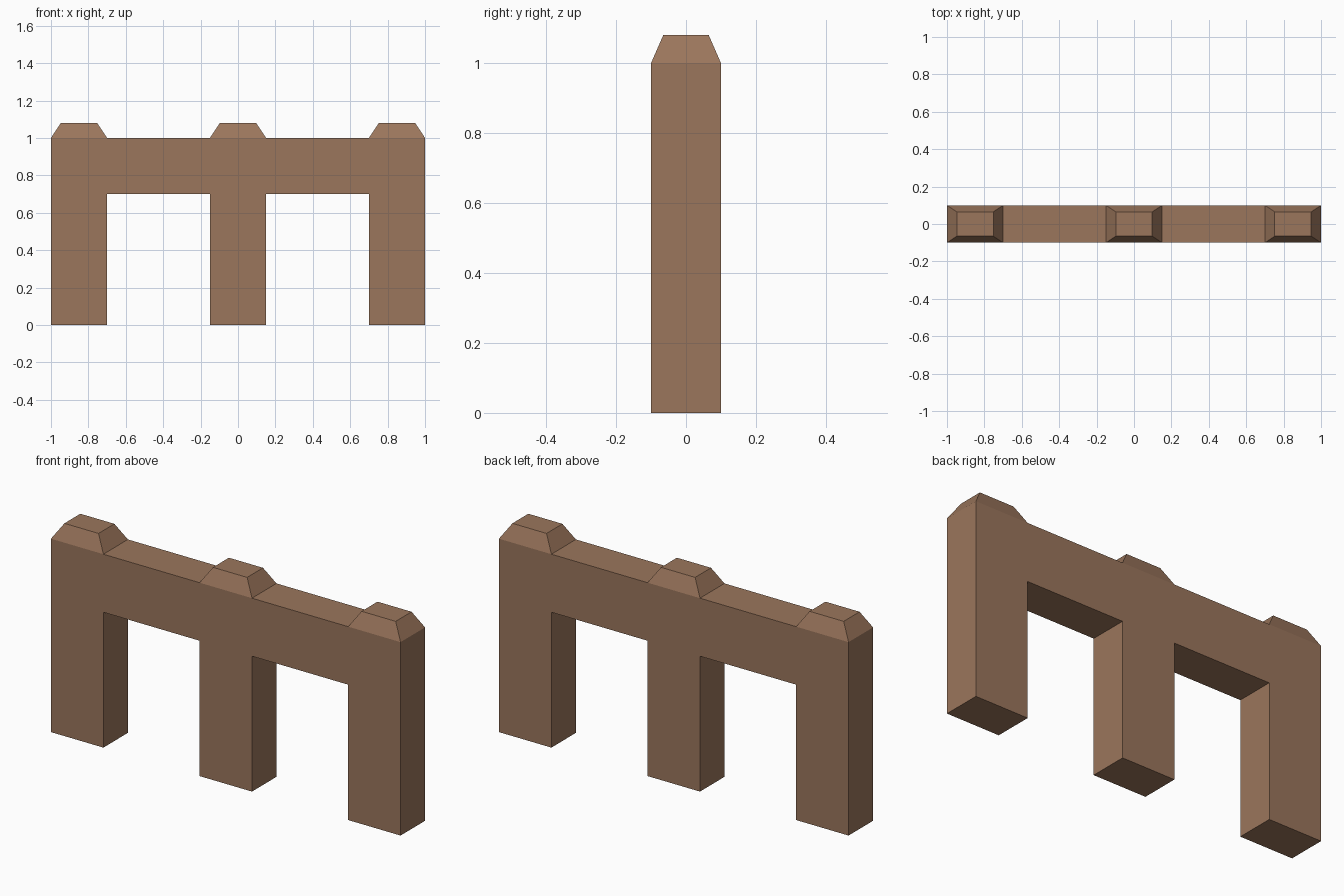
import bpy
import bmesh

if "Cube" in bpy.data.objects:
    bpy.data.objects.remove(bpy.data.objects["Cube"])

wood = bpy.data.materials.new("warm brown")
wood.diffuse_color = (0.328, 0.181, 0.107, 1.0)
wood.use_nodes = True
wood.node_tree.nodes["Principled BSDF"].inputs["Base Color"].default_value = wood.diffuse_color

HALF_DEPTH = 0.10
POST_HALF = 0.15
POSTS = (-0.85, 0.0, 0.85)
TOP, BEAM_BOTTOM, CAP_TOP = 1.0, 0.70, 1.08
TAPER = 0.65


def finish(name, bm):
    bmesh.ops.recalc_face_normals(bm, faces=bm.faces[:])
    mesh = bpy.data.meshes.new(name)
    bm.to_mesh(mesh)
    bm.free()
    mesh.materials.append(wood)
    obj = bpy.data.objects.new(name, mesh)
    bpy.context.collection.objects.link(obj)
    return obj


# Frame: three posts and the beam as one extruded outline
outline = [(1.0, TOP), (-1.0, TOP)]
for i, x in enumerate(POSTS):
    left, right = x - POST_HALF, x + POST_HALF
    if i > 0:
        outline.append((left, BEAM_BOTTOM))
    outline += [(left, 0.0), (right, 0.0)]
    if i < len(POSTS) - 1:
        outline.append((right, BEAM_BOTTOM))

bm = bmesh.new()
face = bm.faces.new([bm.verts.new((x, -HALF_DEPTH, z)) for x, z in outline])
extruded = bmesh.ops.extrude_face_region(bm, geom=[face], use_keep_orig=True)
moved = [g for g in extruded["geom"] if isinstance(g, bmesh.types.BMVert)]
bmesh.ops.translate(bm, verts=moved, vec=(0, 2 * HALF_DEPTH, 0))
finish("fence_frame", bm)

# Caps: tapered block on top of each post
for side, x in zip(("left", "middle", "right"), POSTS):
    bm = bmesh.new()
    bmesh.ops.create_cube(bm, size=2.0)
    for v in bm.verts:
        upper = v.co.z > 0
        s = TAPER if upper else 1.0
        v.co = (x + v.co.x * POST_HALF * s,
                v.co.y * HALF_DEPTH * s,
                CAP_TOP if upper else TOP)
    finish(side + "_post_cap", bm)
